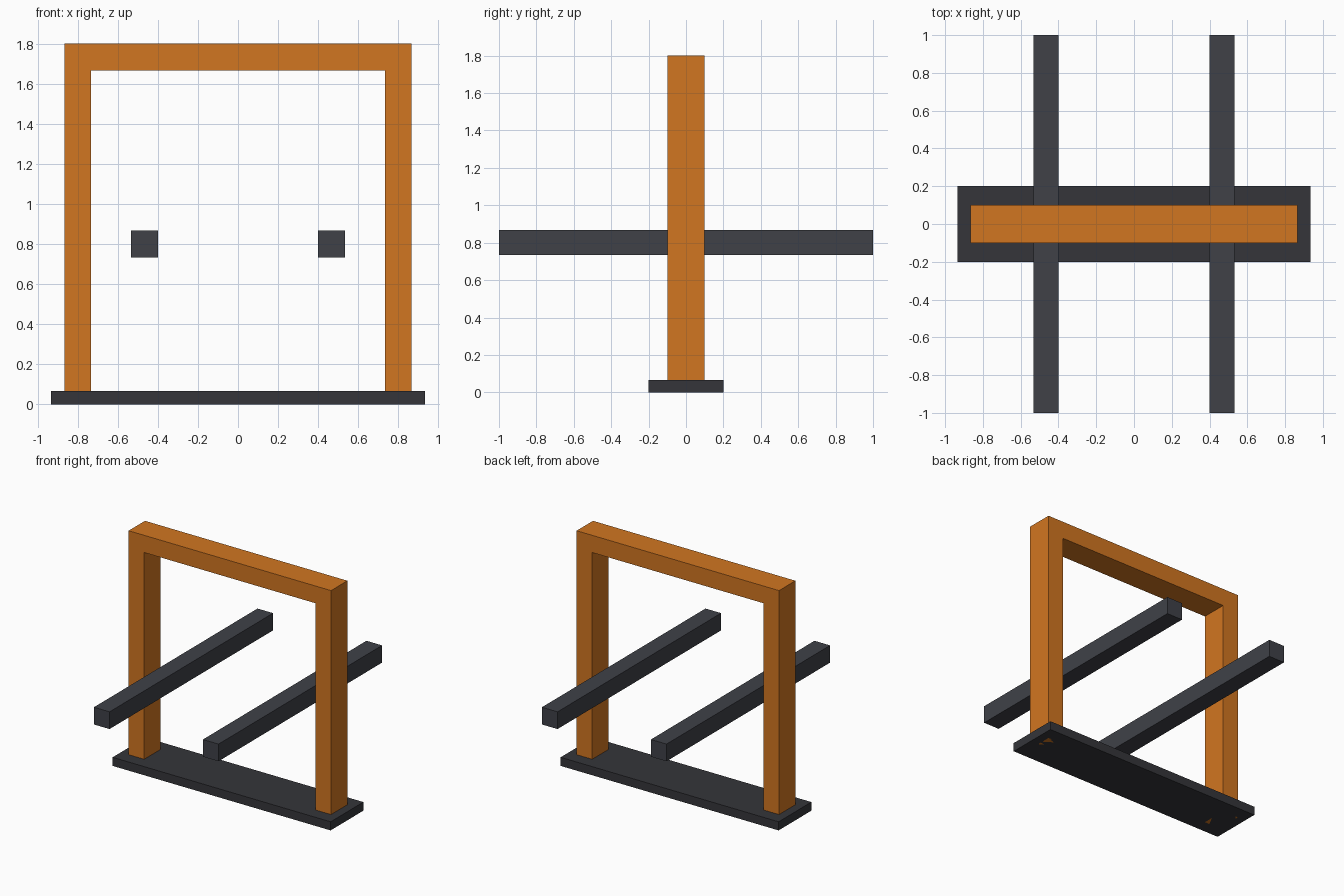
import bpy, bmesh

if "Cube" in bpy.data.objects:
    bpy.data.objects.remove(bpy.data.objects["Cube"])

U = 1 / 15  # modelling unit


def material(name, color):
    m = bpy.data.materials.new(name)
    m.diffuse_color = (*color, 1)
    m.use_nodes = True
    m.node_tree.nodes["Principled BSDF"].inputs["Base Color"].default_value = m.diffuse_color
    return m


def prism(name, profile, y, mat):
    """Extrude an x-z profile symmetrically from -y to +y."""
    bm = bmesh.new()
    face = bm.faces.new([bm.verts.new((px * U, -y * U, pz * U)) for px, pz in profile])
    ext = bmesh.ops.extrude_face_region(bm, geom=[face])
    verts = [g for g in ext["geom"] if isinstance(g, bmesh.types.BMVert)]
    bmesh.ops.translate(bm, verts=verts, vec=(0, 2 * y * U, 0))
    bmesh.ops.recalc_face_normals(bm, faces=bm.faces)
    mesh = bpy.data.meshes.new(name)
    bm.to_mesh(mesh)
    bm.free()
    mesh.materials.append(mat)
    obj = bpy.data.objects.new(name, mesh)
    bpy.context.collection.objects.link(obj)
    return obj


def rect(x0, x1, z0, z1):
    return [(x0, z0), (x1, z0), (x1, z1), (x0, z1)]


orange = material("orange", (0.64, 0.18, 0.015))
dark = material("dark_grey", (0.035, 0.036, 0.042))
rail_grey = material("rail_grey", (0.05, 0.053, 0.064))

# Base plate
prism("base_plate", rect(-14, 14, 0, 1), 3, dark)

# Upright gantry frame: two posts and a top beam, standing through the base
prism("gantry_frame", [(-13, 0), (-11, 0), (-11, 25), (11, 25),
                       (11, 0), (13, 0), (13, 27), (-13, 27)], 1.5, orange)

# Pair of long rails passing through the frame
for side, x in (("left", -7), ("right", 7)):
    prism(f"{side}_rail", rect(x - 1, x + 1, 11, 13), 15, rail_grey)
